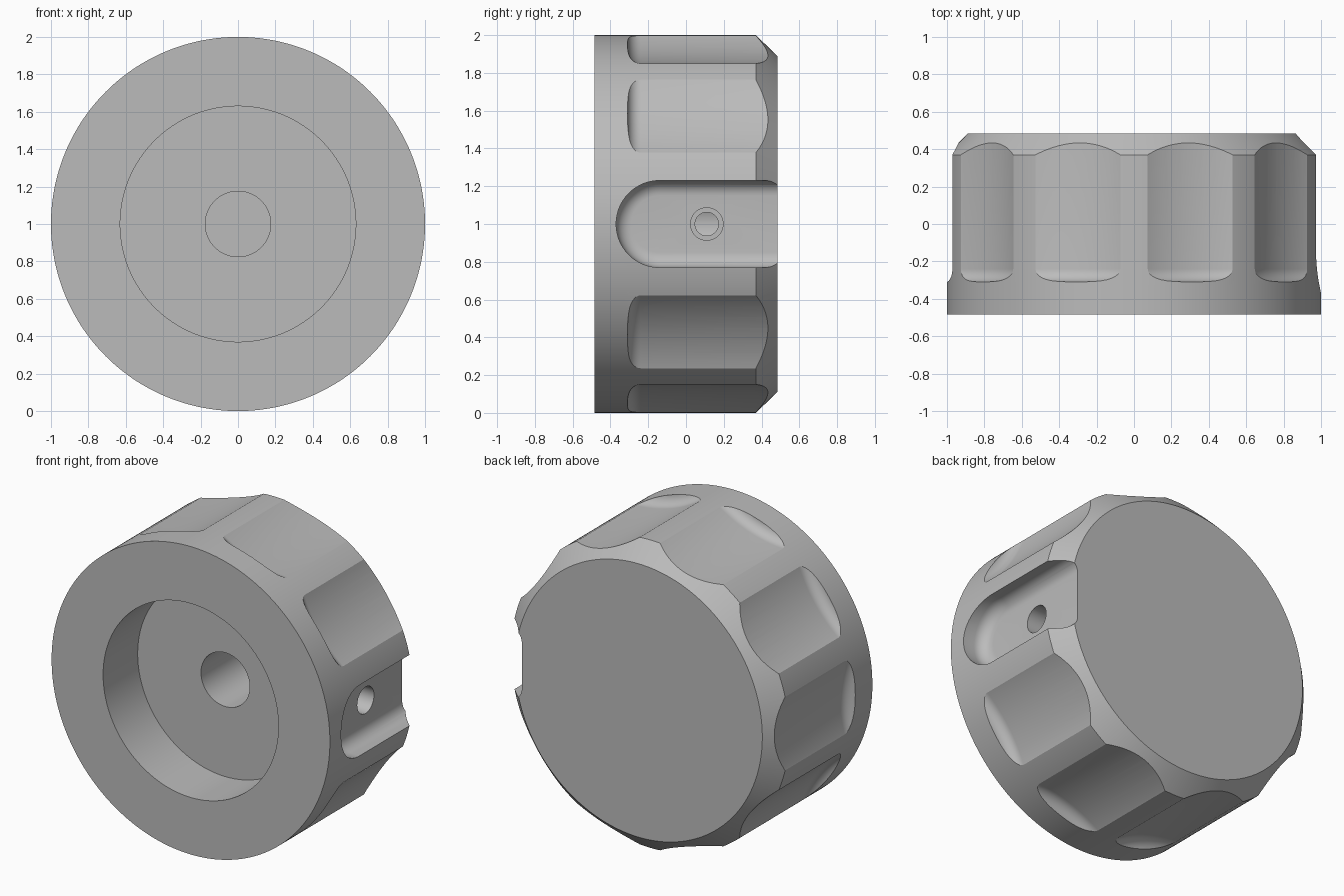
import bpy, bmesh
from math import sin, cos, pi, radians
from mathutils import Matrix, Vector

if "Cube" in bpy.data.objects:
    bpy.data.objects.remove(bpy.data.objects["Cube"], do_unlink=True)

CENTRE = Matrix.Translation((0, 0, 1))


def loft(name, rings, matrix):
    """Closed solid through a stack of equal-length rings."""
    bm = bmesh.new()
    rows = [[bm.verts.new(p) for p in ring] for ring in rings]
    n = len(rows[0])
    for a, b in zip(rows, rows[1:]):
        for i in range(n):
            j = (i + 1) % n
            bm.faces.new((a[i], a[j], b[j], b[i]))
    bm.faces.new(rows[0])
    bm.faces.new(rows[-1])
    bm.transform(CENTRE @ matrix)
    bmesh.ops.recalc_face_normals(bm, faces=bm.faces)
    mesh = bpy.data.meshes.new(name)
    bm.to_mesh(mesh)
    bm.free()
    obj = bpy.data.objects.new(name, mesh)
    bpy.context.collection.objects.link(obj)
    return obj


def lathe(name, profile, segments, matrix=Matrix()):
    """Turn (radius, y) points about the Y axis."""
    turns = [2 * pi * i / segments for i in range(segments)]
    return loft(name, [[(r * cos(t), y, r * sin(t)) for t in turns]
                       for r, y in profile], matrix)


def fillet(radius, steps=8):
    """Quarter-round as (inset, height) pairs, from flat floor to wall."""
    angles = [pi / 2 * i / steps for i in range(steps + 1)]
    return [(radius * (1 - sin(a)), radius * (1 - cos(a))) for a in angles]


# Turned body with a chamfered back rim
body = lathe("knob_body", [(1, -0.485), (1, -0.33), (1, 0.37), (0.888, 0.485)], 240)

# Front recess and blind shaft hole
cutters = [lathe("recess_cutter", [(0.63, -0.8), (0.63, -0.13), (0.175, -0.13),
                                   (0.175, 0.33)], 128)]

# Nine shallow finger flutes with rounded front ends
FLUTE_R, FLUTE_FLOOR = 0.88, 0.938
flute_profile = [(FLUTE_R - i, -0.31 + h) for i, h in fillet(0.07)] + [(FLUTE_R, 0.8)]
for k in range(1, 10):
    place = (Matrix.Rotation(radians(36 * k), 4, 'Y')
             @ Matrix.Translation((FLUTE_FLOOR + FLUTE_R, 0, 0)))
    cutters.append(lathe("flute_cutter", flute_profile, 144, place))

# Round-ended slot on the left side, open at the back
SLOT_R, SLOT_FLOOR, SLOT_Y = 0.23, 0.84, -0.14


def slot_ring(inset, x):
    r = SLOT_R - inset
    arc = [pi * i / 32 for i in range(33)]
    return ([(x, 0.8, r)] + [(x, SLOT_Y - r * sin(a), r * cos(a)) for a in arc]
            + [(x, 0.8, -r)])


slot = [slot_ring(i, SLOT_FLOOR + h) for i, h in fillet(0.08)] + [slot_ring(0, 1.3)]
cutters.append(loft("slot_cutter", slot, Matrix()))

# Stepped set-screw hole from the slot floor into the shaft hole
cutters.append(lathe("screw_hole_cutter", [(0.062, 0.05), (0.062, 0.4), (0.086, 0.4), (0.086, 1.2)],
                     48, Matrix.Translation((0, 0.11, 0)) @ Matrix.Rotation(-pi / 2, 4, 'Z')))

# Cut everything, keep the finished mesh and drop the cutters
for cutter in cutters:
    cutter.hide_render = True
    mod = body.modifiers.new(cutter.name, 'BOOLEAN')
    mod.operation = 'DIFFERENCE'
    mod.solver = 'EXACT'
    mod.object = cutter
depsgraph = bpy.context.evaluated_depsgraph_get()
finished = bpy.data.meshes.new_from_object(body.evaluated_get(depsgraph))
body.modifiers.clear()
body.data = finished
for cutter in cutters:
    bpy.data.objects.remove(cutter, do_unlink=True)

# Single plain grey
GREY = (0.5, 0.5, 0.5, 1)
grey = bpy.data.materials.new("plain_grey")
grey.use_nodes = True
grey.diffuse_color = GREY
grey.node_tree.nodes["Principled BSDF"].inputs["Base Color"].default_value = GREY
finished.materials.clear()
finished.materials.append(grey)
for face in finished.polygons:
    face.material_index = 0

# Smooth turned surfaces, sharp machined edges
bpy.ops.object.select_all(action='DESELECT')
body.select_set(True)
bpy.context.view_layer.objects.active = body
bpy.ops.object.shade_smooth_by_angle(angle=radians(28))
